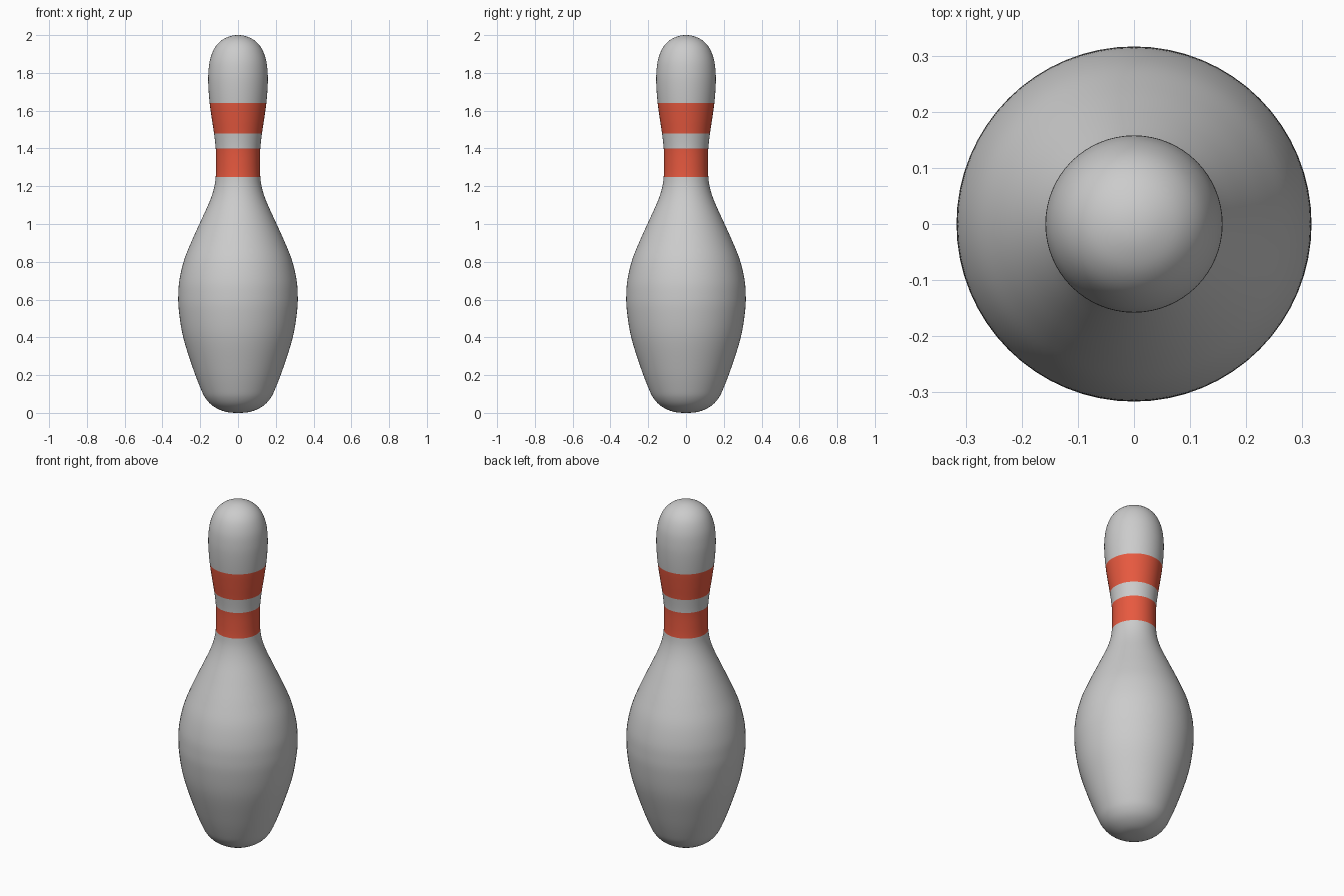
import bpy, bmesh
from math import cos, sin, tau
from mathutils import Vector

if "Cube" in bpy.data.objects:
    bpy.data.objects.remove(bpy.data.objects["Cube"])

SIDES, STEPS = 64, 5

# Half silhouette (radius, height), bottom to top
profile = [(0, 0), (0.07, 0.007), (0.13, 0.035), (0.17, 0.075), (0.198, 0.13), (0.24, 0.24),
           (0.29, 0.40), (0.313, 0.54), (0.316, 0.63), (0.309, 0.71), (0.285, 0.81),
           (0.245, 0.91), (0.195, 1.02), (0.15, 1.12), (0.127, 1.19),
           (0.118, 1.25), (0.116, 1.32), (0.118, 1.40), (0.127, 1.48), (0.139, 1.56),
           (0.150, 1.64), (0.157, 1.73), (0.157, 1.80), (0.148, 1.87), (0.125, 1.93),
           (0.09, 1.97), (0.045, 1.993), (0, 2.0)]
stripes = [(1.25, 1.40), (1.48, 1.64)]


def smooth(points):
    """Catmull-Rom curve through the points, mirrored over the axis at both ends."""
    p = [Vector(q) for q in points]
    p = [Vector((-p[1].x, p[1].y))] + p + [Vector((-p[-2].x, p[-2].y))]
    out = []
    for a, b, c, d in zip(p, p[1:], p[2:], p[3:]):
        for i in range(STEPS):
            t = i / STEPS
            out.append((2*b + (c - a)*t + (2*a - 5*b + 4*c - d)*t**2
                        + (3*b - a - 3*c + d)*t**3) / 2)
    return out + [p[-2]]


def material(name, color):
    m = bpy.data.materials.new(name)
    m.diffuse_color = color
    m.use_nodes = True
    m.node_tree.nodes["Principled BSDF"].inputs["Base Color"].default_value = m.diffuse_color
    return m


# Lathe the silhouette into rings, with single points at the poles
bm = bmesh.new()
curve = smooth(profile)
rings = [[bm.verts.new((q.x*cos(tau*i/SIDES), q.x*sin(tau*i/SIDES), q.y)) for i in range(SIDES)]
         for q in curve[1:-1]]
base, tip = bm.verts.new((0, 0, 0)), bm.verts.new((0, 0, 2))
for i in range(SIDES):
    j = (i + 1) % SIDES
    bm.faces.new((base, rings[0][j], rings[0][i]))
    bm.faces.new((tip, rings[-1][i], rings[-1][j]))
    for lo, hi in zip(rings, rings[1:]):
        bm.faces.new((lo[i], lo[j], hi[j], hi[i]))

# Two red stripes around the neck
for f in bm.faces:
    f.smooth = True
    z = f.calc_center_median().z
    f.material_index = int(any(a < z < b for a, b in stripes))

mesh = bpy.data.meshes.new("bowling_pin")
bm.to_mesh(mesh)
bm.free()
mesh.materials.append(material("pin_white", (0.8, 0.8, 0.8, 1)))
mesh.materials.append(material("stripe_red", (0.8, 0.1, 0.05, 1)))
bpy.context.collection.objects.link(bpy.data.objects.new("bowling_pin", mesh))
